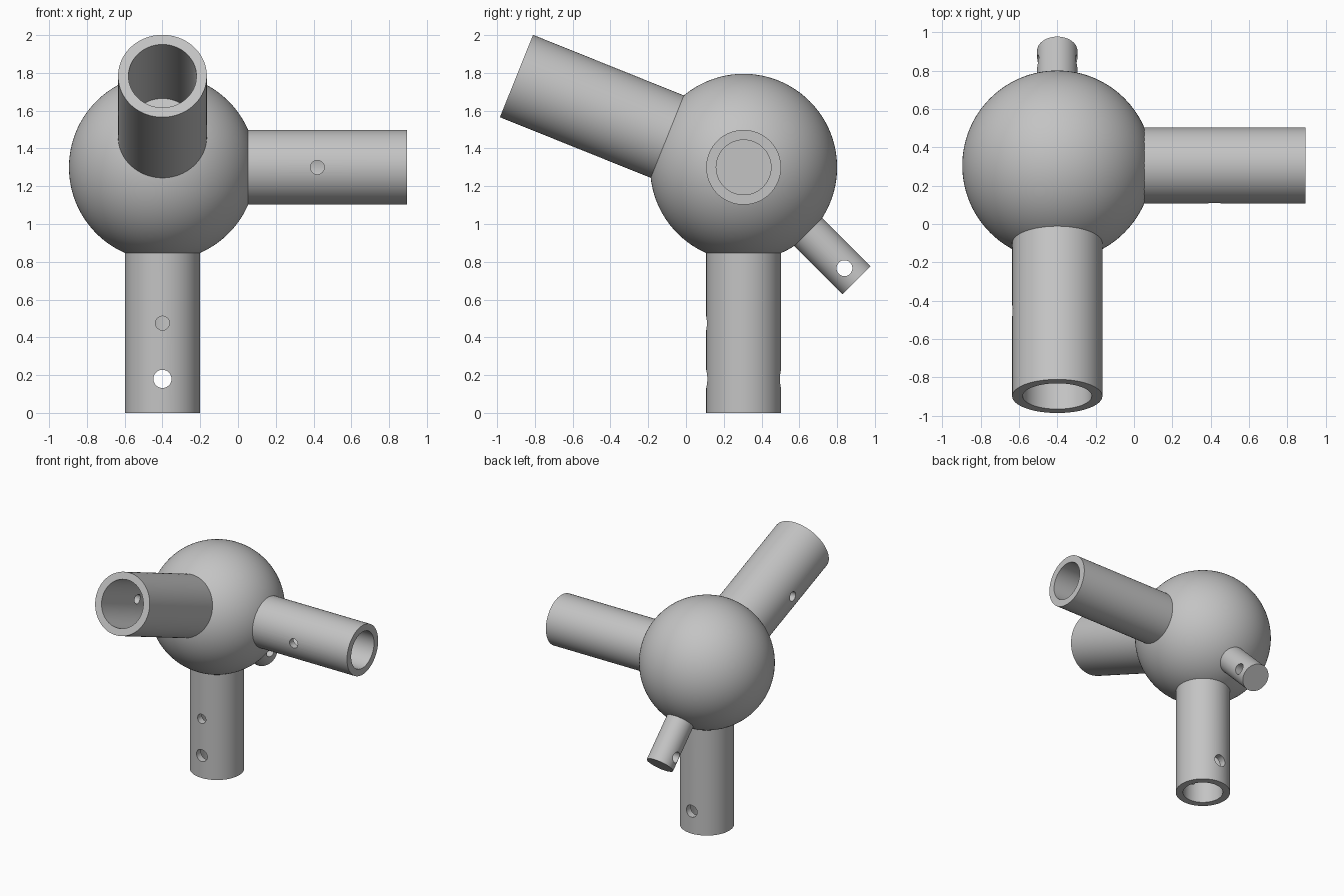
import bpy
import math
from mathutils import Vector

default = bpy.data.objects.get("Cube")
if default:
    bpy.data.objects.remove(default, do_unlink=True)

CENTRE = Vector((-0.40, 0.305, 1.30))
HUB_R = 0.495
BORE_START = 0.53     # distance from hub centre to the floor of each bore
X, Y = Vector((1, 0, 0)), Vector((0, 1, 0))

grey = bpy.data.materials.new("plain_grey")
grey.use_nodes = True
COLOUR = (0.55, 0.55, 0.55, 1)
grey.diffuse_color = COLOUR
grey.node_tree.nodes["Principled BSDF"].inputs["Base Color"].default_value = COLOUR


def rod(name, start, end, radius, sides=96):
    """Cylinder between two points."""
    axis = end - start
    bpy.ops.mesh.primitive_cylinder_add(vertices=sides, radius=radius, depth=axis.length,
                                        location=(start + end) / 2)
    obj = bpy.context.object
    obj.name = name
    obj.rotation_euler = axis.to_track_quat('Z', 'Y').to_euler()
    obj.data.materials.append(grey)
    return obj


def cut(obj, cutter):
    """Subtract the cutter, then discard it."""
    cutter.hide_render = True
    mod = obj.modifiers.new("cut", 'BOOLEAN')
    mod.operation = 'DIFFERENCE'
    mod.solver = 'EXACT'
    mod.object = cutter
    bpy.context.view_layer.objects.active = obj
    bpy.ops.object.modifier_apply(modifier=mod.name)
    bpy.data.objects.remove(cutter, do_unlink=True)


def smooth(obj):
    bpy.ops.object.select_all(action='DESELECT')
    obj.select_set(True)
    bpy.context.view_layer.objects.active = obj
    bpy.ops.object.shade_smooth_by_angle(angle=math.radians(30))


def arm(name, direction, length, radius, bore, holes):
    """Arm from the hub; holes are (distance, radius, side direction, goes through)."""
    d = direction.normalized()
    obj = rod(name, CENTRE + d * 0.25, CENTRE + d * length, radius)
    if bore:
        cut(obj, rod("bore", CENTRE + d * BORE_START, CENTRE + d * (length + 0.1), bore))
    for dist, hole_r, side, through in holes:
        p = CENTRE + d * dist
        back = p - side * 0.4 if through else p
        cut(obj, rod("drill", back, p + side * 0.4, hole_r, 40))
    smooth(obj)


# Ball hub
bpy.ops.mesh.primitive_uv_sphere_add(segments=128, ring_count=64, radius=HUB_R, location=CENTRE)
hub = bpy.context.object
hub.name = "ball_hub"
hub.data.materials.append(grey)
smooth(hub)

# Sockets and the solid peg
arm("lower_socket", Vector((0, 0, -1)), 1.30, 0.198, 0.145,
    [(0.825, 0.037, -Y, False), (1.12, 0.048, -Y, True)])
arm("side_socket", X, 1.295, 0.198, 0.145, [(0.82, 0.037, -Y, False)])
tilt = math.radians(21.9)
arm("raised_front_socket", Vector((0, -math.cos(tilt), math.sin(tilt))), 1.296, 0.235, 0.18,
    [(0.815, 0.037, -X, False)])
arm("rear_peg", Vector((0, 1, -1)), 0.845, 0.105, 0, [(0.755, 0.042, X, True)])
